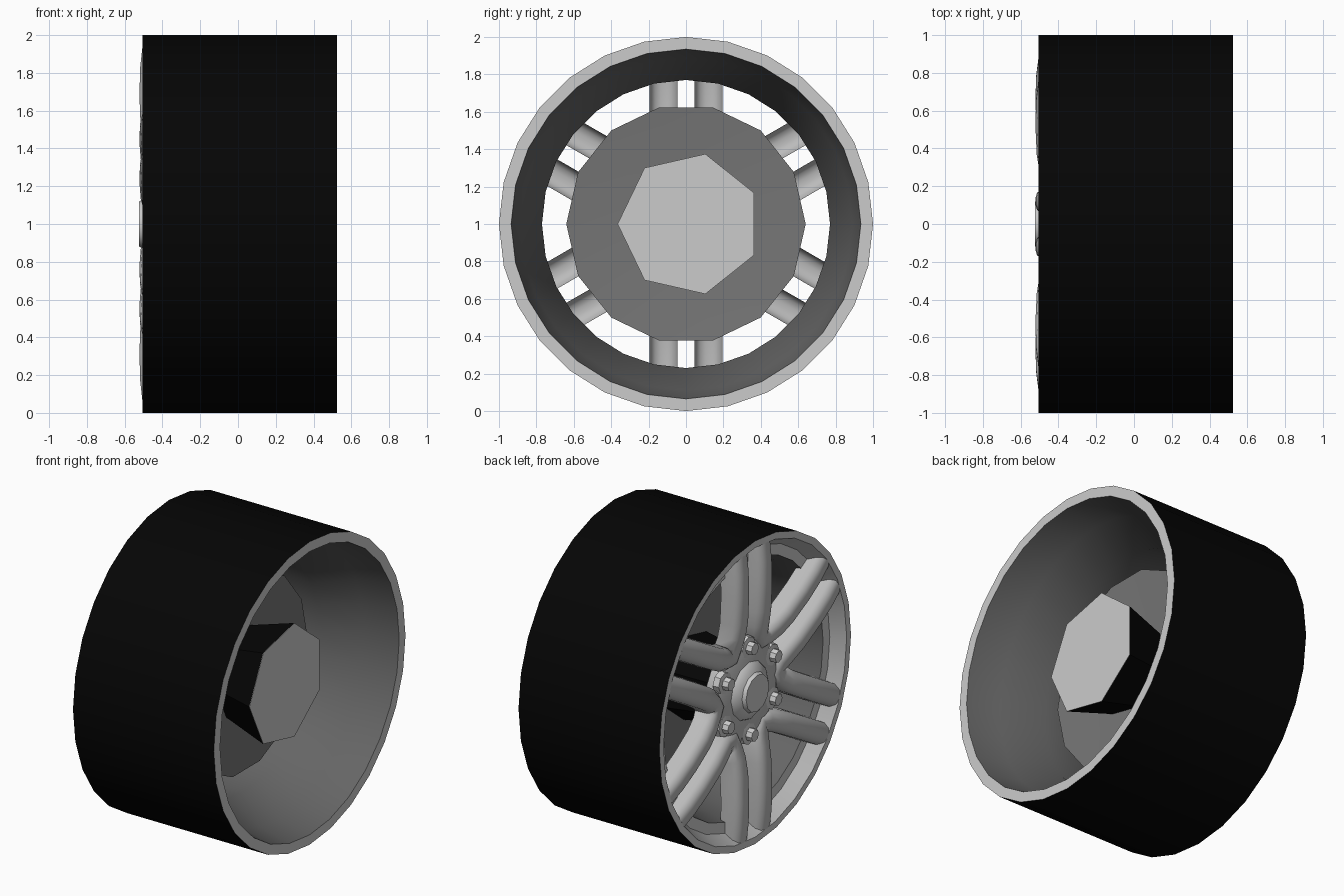
import bpy, bmesh
from math import sin, cos, pi, radians
from mathutils import Vector

if "Cube" in bpy.data.objects:
    bpy.data.objects.remove(bpy.data.objects["Cube"])


def material(name, v):
    m = bpy.data.materials.new(name)
    m.diffuse_color = (v, v, v, 1)
    m.use_nodes = True
    m.node_tree.nodes["Principled BSDF"].inputs["Base Color"].default_value = m.diffuse_color
    return m


def finish(name, verts, faces, mat=None, angle=35, recalc=False):
    me = bpy.data.meshes.new(name)
    me.from_pydata(verts, [], faces)
    if recalc:
        bm = bmesh.new()
        bm.from_mesh(me)
        bmesh.ops.recalc_face_normals(bm, faces=bm.faces)
        bm.to_mesh(me)
        bm.free()
    ob = bpy.data.objects.new(name, me)
    bpy.context.collection.objects.link(ob)
    if mat:
        me.materials.append(mat)
    bpy.ops.object.select_all(action='DESELECT')
    ob.select_set(True)
    bpy.context.view_layer.objects.active = ob
    bpy.ops.object.shade_smooth_by_angle(angle=radians(angle))
    return ob


def lathe(name, profile, n, phase=0.0, centre=(0, 1), caps=(True, True), mat=None):
    """Revolve (x, radius) points about an axis parallel to x."""
    verts, faces = [], []
    for x, r in profile:
        for k in range(n):
            a = phase + 2 * pi * k / n
            verts.append((x, centre[0] + r * cos(a), centre[1] + r * sin(a)))
    for i in range(len(profile) - 1):
        for k in range(n):
            j = (k + 1) % n
            faces.append((i * n + k, i * n + j, (i + 1) * n + j, (i + 1) * n + k))
    if caps[0]:
        faces.append(tuple(reversed(range(n))))
    if caps[1]:
        faces.append(tuple(range(len(verts) - n, len(verts))))
    return finish(name, verts, faces, mat)


black = material("tyre_black", 0.0015)
dark = material("barrel_dark", 0.13)
disc_grey = material("disc_grey", 0.18)
alloy = material("spoke_grey", 0.5)
OPEN = (False, False)

# Tyre tread and the rim inside it
lathe("tyre_tread", [(-0.505, 1), (0.523, 1)], 28, caps=OPEN, mat=black)
lathe("inner_lip", [(0.523, 1), (0.523, 0.935)], 28, caps=OPEN)
lathe("rim_barrel", [(0.523, 0.935), (0.30, 0.89), (0.05, 0.77), (-0.30, 0.80),
                     (-0.42, 0.83)], 28, caps=OPEN, mat=dark)
lathe("rim_band", [(-0.42, 0.83), (-0.42, 0.90)], 28, caps=OPEN)
lathe("rim_well", [(-0.42, 0.90), (-0.505, 0.955)], 28, caps=OPEN, mat=alloy)
lathe("outer_lip", [(-0.505, 0.955), (-0.505, 1)], 28, caps=OPEN)

# Brake disc and tapered axle hub
lathe("brake_disc", [(-0.04, 0.64), (0.06, 0.64), (0.03, 0.28)], 14, mat=disc_grey)
HUB = (0.018, 1)
lathe("axle_hub", [(-0.40, 0.22), (0.02, 0.29), (0.338, 0.384)], 7, phase=pi,
      centre=HUB, caps=(True, False), mat=black)
lathe("hub_face", [(0.338, 0.384), (0.34, 0.384)], 7, phase=pi, centre=HUB,
      caps=(False, True))

# Centre plate and cap
lathe("centre_plate", [(-0.46, 0.29), (-0.44, 0.33), (-0.36, 0.33)], 12, phase=pi / 12, mat=alloy)
lathe("centre_cap", [(-0.523, 0.12), (-0.50, 0.13), (-0.475, 0.18), (-0.44, 0.20)], 12,
      mat=alloy).data.materials[0] = None

# Spokes: six V shapes, hollow behind, whose arms pair up with the neighbouring V's
SECTION = [(-0.075, 0.13), (-0.070, 0.040), (-0.045, 0.008), (-0.015, 0.0),
           (0.015, 0.0), (0.045, 0.008), (0.070, 0.040), (0.075, 0.13)]
ARM = [(0.945, 0.12, -0.505), (0.83, 0.12, -0.518), (0.68, 0.12, -0.522),
       (0.50, 0.121, -0.515), (0.40, 0.125, -0.50), (0.325, 0.138, -0.482)]


def spoke_v(name, bisector):
    arm = []
    for r, o, x in ARM:
        # arm runs 30 degrees off the bisector, shifted towards it
        u = r * cos(pi / 6) + o * sin(pi / 6)
        v = r * sin(pi / 6) - o * cos(pi / 6)
        arm.append(Vector((u, v, x)))
    path = arm + [Vector((0.315, 0, -0.475))] + [Vector((p.x, -p.y, p.z)) for p in reversed(arm)]
    cb, sb, m = cos(bisector), sin(bisector), len(SECTION)
    verts, faces = [], []
    for i, p in enumerate(path):
        t = path[min(i + 1, len(path) - 1)] - path[max(i - 1, 0)]
        side = Vector((-t.y, t.x)).normalized()
        for w, d in SECTION:
            u, v = p.x + side.x * w, p.y + side.y * w
            verts.append((p.z + d, u * cb - v * sb, 1 + u * sb + v * cb))
    for i in range(len(path) - 1):
        for j in range(m - 1):
            faces.append((i * m + j, (i + 1) * m + j, (i + 1) * m + j + 1, i * m + j + 1))
    # close the two rim ends
    faces += [tuple(range(m)), tuple(reversed(range(len(verts) - m, len(verts))))]
    ob = finish(name, verts, faces, mat=alloy, angle=60, recalc=True)
    # the front faces must look towards -x
    if sum(f.normal.x * f.area for f in ob.data.polygons) > 0:
        ob.data.flip_normals()


for i in range(6):
    a = i * pi / 3
    spoke_v(f"spoke_pair_{i + 1}", a)
    # Wheel bolts sit between the two arms of each pair
    b = a + pi / 6
    lathe(f"wheel_bolt_{i + 1}", [(-0.505, 0.038), (-0.495, 0.042), (-0.465, 0.042),
                                  (-0.46, 0.07), (-0.42, 0.075)], 8,
          centre=(0.285 * cos(b), 1 + 0.285 * sin(b)))
